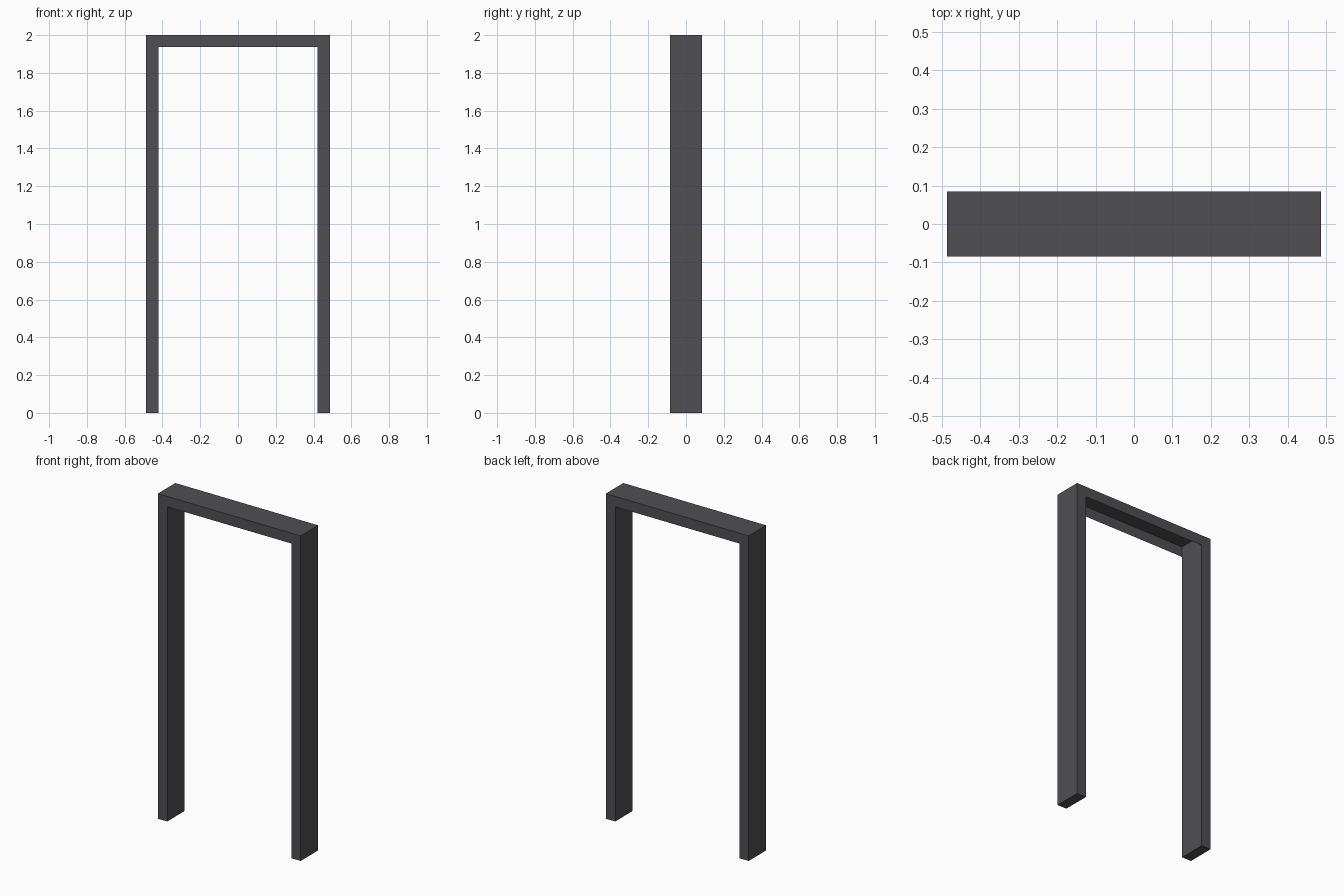
import bpy
import bmesh
from mathutils import Matrix, Vector

cube = bpy.data.objects.get("Cube")
if cube:
    bpy.data.objects.remove(cube, do_unlink=True)

HALF_WIDTH = 0.486
DEPTH = 0.17
HEIGHT = 2.0
THICK = 0.064

# Single dark grey finish
grey = bpy.data.materials.new("dark_grey")
grey.use_nodes = True
colour = (0.08, 0.078, 0.085, 1.0)
grey.diffuse_color = colour
grey.node_tree.nodes["Principled BSDF"].inputs["Base Color"].default_value = colour


def make_box(name, centre, size, drop_face=None):
    """Flat-shaded box; faces matching drop_face(normal) are left open."""
    bm = bmesh.new()
    bmesh.ops.create_cube(bm, size=1.0, matrix=Matrix.LocRotScale(
        Vector(centre), None, Vector(size)))
    bm.normal_update()
    if drop_face:
        gone = [f for f in bm.faces if drop_face(f.normal)]
        bmesh.ops.delete(bm, geom=gone, context="FACES")
    mesh = bpy.data.meshes.new(name)
    bm.to_mesh(mesh)
    bm.free()
    mesh.materials.append(grey)
    obj = bpy.data.objects.new(name, mesh)
    bpy.context.collection.objects.link(obj)
    return obj


# Full-height side posts
for side, sign in (("left", 1), ("right", -1)):
    make_box(side + "_post",
             (sign * (HALF_WIDTH - THICK / 2), 0, HEIGHT / 2),
             (THICK, DEPTH, HEIGHT))

# Head beam: a channel open underneath, closed at its ends by the posts
make_box("head_beam",
         (0, 0, HEIGHT - THICK / 2),
         (2 * (HALF_WIDTH - THICK), DEPTH, THICK),
         drop_face=lambda n: n.z < -0.5 or abs(n.x) > 0.5)
